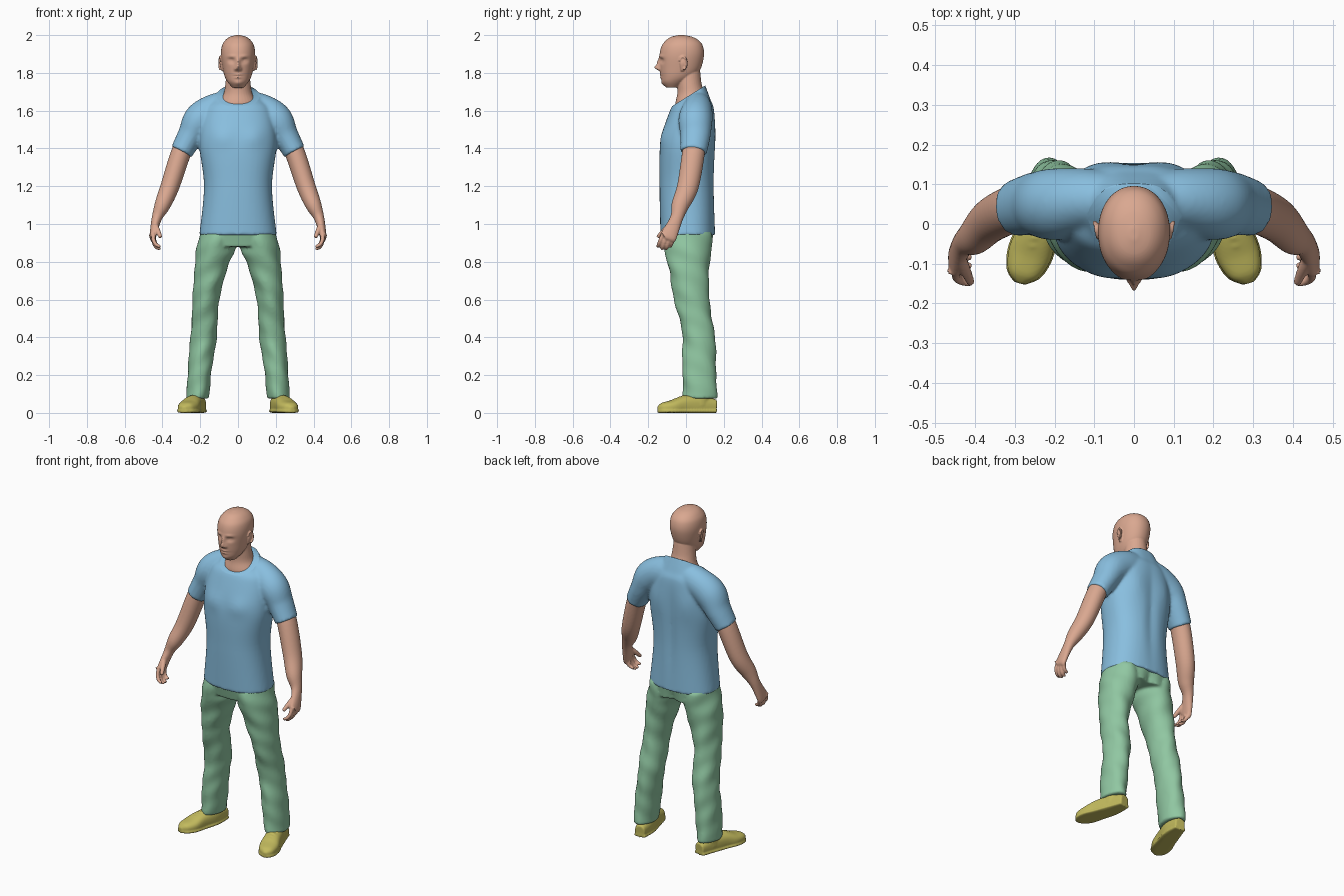
import bpy
import bmesh
from math import sin, cos, pi, exp, copysign, radians
from mathutils import Vector, Matrix

cube = bpy.data.objects.get("Cube")
if cube:
    bpy.data.objects.remove(cube, do_unlink=True)

X, Y, Z = Vector((1, 0, 0)), Vector((0, 1, 0)), Vector((0, 0, 1))
CENTRE, BOTH = (1,), (1, -1)
FRONT, BACK = -1, 1


def material(name, red, green, blue):
    mat = bpy.data.materials.new(name)
    mat.use_nodes = True
    mat.diffuse_color = (red, green, blue, 1)
    shader = mat.node_tree.nodes["Principled BSDF"]
    shader.inputs["Base Color"].default_value = mat.diffuse_color
    return mat


skin_colour = material("skin", red=.7, green=.39, blue=.28)
shirt_colour = material("shirt blue", red=.25, green=.52, blue=.74)
trouser_colour = material("trouser green", red=.28, green=.57, blue=.36)
shoe_colour = material("shoe yellow", red=.54, green=.49, blue=.11)


def slice_at(z, wide, front, back):
    """Horizontal section of the body, centred on x."""
    return (0, (front + back) / 2, z, wide, (back - front) / 2)


def bump(facing, x, z, wide, tall, depth):
    """Soft swelling (or hollow, if negative), mirrored in x."""
    def offset(co, turned):
        if turned * facing <= 0:
            return 0
        distance = ((abs(co.x) - x) / wide) ** 2 + ((co.z - z) / tall) ** 2
        return facing * depth * exp(-distance) * abs(turned)
    return offset


def smooth_path(points, steps):
    """Interpolate every value of the sections with a Catmull-Rom spline."""
    path = []
    for i in range(len(points) - 1):
        before, start = points[max(i - 1, 0)], points[i]
        end, after = points[i + 1], points[min(i + 2, len(points) - 1)]
        for k in range(steps):
            t = k / steps
            path.append([q + t * (r - p) / 2 + t * t * (p - 2.5 * q + 2 * r - s / 2)
                         + t ** 3 * (1.5 * (q - r) + (s - p) / 2)
                         for p, q, r, s in zip(before, start, end, after)])
    return path + [list(points[-1])]


def loft(bm, sections, sides=CENTRE, ref=Y, axis=None, power=1, segs=32, steps=8,
         bumps=(), fold=0, floor=None):
    """Skin rings (x, y, z, half width, half depth along ref) along a path."""
    path = smooth_path(sections, steps)
    centres = [Vector(section[:3]) for section in path]
    for side in sides:
        rings = []
        for i, section in enumerate(path):
            ahead, behind = centres[min(i + 1, len(path) - 1)], centres[max(i - 1, 0)]
            along = axis or (ahead - behind).normalized()
            across = ref.cross(along).normalized()
            depth = along.cross(across)
            ring = []
            for k in range(segs):
                angle = 2 * pi * k / segs
                c, s = [copysign(abs(f) ** power, f) for f in (cos(angle), sin(angle))]
                crease = 1 + fold * sin(section[2] * 38 + 3 * angle) * cos(section[2] * 15 - angle)
                co = centres[i] + (across * c * section[3] + depth * s * section[4]) * crease
                co.y += sum(offset(co, s) for offset in bumps)
                if floor is not None:
                    co.z = max(co.z, floor)
                ring.append(bm.verts.new((co.x * side, co.y, co.z)))
            rings.append(ring)
        for lower, upper in zip(rings, rings[1:]):
            for k in range(segs):
                m = (k + 1) % segs
                bm.faces.new((lower[k], lower[m], upper[m], upper[k]))
        bm.faces.new(rings[0][::-1])
        bm.faces.new(rings[-1])


def finish(name, bm, colour, voxel=None, relax=3):
    """Turn the lofts into one object and fuse them into a single skin."""
    bmesh.ops.recalc_face_normals(bm, faces=bm.faces)
    mesh = bpy.data.meshes.new(name)
    bm.to_mesh(mesh)
    bm.free()
    mesh.materials.append(colour)
    mesh.shade_smooth()
    ob = bpy.data.objects.new(name, mesh)
    bpy.context.collection.objects.link(ob)
    if voxel:
        fuse = ob.modifiers.new("fuse", 'REMESH')
        fuse.mode, fuse.voxel_size, fuse.use_smooth_shade = 'VOXEL', voxel, True
        soften = ob.modifiers.new("soften", 'SMOOTH')
        soften.factor, soften.iterations = .5, relax
    return ob


# Shirt torso with chest, shoulder blades and spine groove
bm = bmesh.new()
chest = bump(FRONT, x=.09, z=1.46, wide=.06, tall=.05, depth=.01)
shoulder_blade = bump(BACK, x=.11, z=1.48, wide=.06, tall=.09, depth=.01)
spine = bump(BACK, x=0, z=1.3, wide=.03, tall=.25, depth=-.01)
loft(bm, [slice_at(z=.94, wide=.205, front=-.135, back=.155),
          slice_at(z=1.2, wide=.18, front=-.14, back=.15),
          slice_at(z=1.43, wide=.205, front=-.135, back=.155),
          slice_at(z=1.6, wide=.18, front=-.085, back=.15),
          slice_at(z=1.66, wide=.13, front=-.045, back=.13),
          slice_at(z=1.74, wide=.08, front=0, back=.1)],
     axis=Z, power=.86, segs=64, bumps=[chest, shoulder_blade, spine])
# Shoulders and short sleeves
loft(bm, [(.02, .06, 1.61, .1, .07), (.12, .06, 1.6, .09, .08), (.2, .05, 1.55, .09, .09),
          (.25, .05, 1.47, .07, .08), (.3, .04, 1.38, .06, .07)], BOTH)
shirt = finish("shirt", bm, shirt_colour, voxel=.009, relax=4)

# Sloping neckline cut
bm = bmesh.new()
size = .26
slope = Matrix.Translation((0, .01, 1.676)) @ Matrix.Rotation(radians(32), 4, 'X')
bmesh.ops.create_cube(bm, size=size, matrix=slope @ Matrix.Translation(Z * size / 2))
cutter = finish("neckline_cutter", bm, shirt_colour)
cutter.hide_render = cutter.hide_viewport = True
neckline = shirt.modifiers.new("neckline", 'BOOLEAN')
neckline.operation, neckline.object = 'DIFFERENCE', cutter

# Trousers: hips and two creased legs
bm = bmesh.new()
seat_cleft = bump(BACK, x=0, z=.88, wide=.03, tall=.08, depth=-.02)
loft(bm, [slice_at(z=.97, wide=.2, front=-.13, back=.15),
          slice_at(z=.88, wide=.2, front=-.11, back=.14)],
     axis=Z, power=.86, segs=64, bumps=[seat_cleft])
loft(bm, [(.11, .01, .95, .09, .125), (.12, .01, .86, .1, .125), (.14, .015, .78, .09, .11),
          (.17, .03, .6, .07, .093), (.18, .066, .42, .07, .086), (.2, .07, .25, .064, .09),
          (.214, .075, .075, .06, .09)], BOTH, axis=Z, segs=48, fold=.045)
finish("trousers", bm, trouser_colour, voxel=.009, relax=2)

# Shoes: flat soled and toes turned out, with an ankle collar
bm = bmesh.new()
shoe = [(.2, .16, .035, .03, .035), (.215, .07, .04, .046, .055), (.24, -.01, .04, .05, .05),
        (.262, -.075, .03, .055, .037), (.28, -.125, .025, .04, .028), (.287, -.15, .024, .01, .01)]
loft(bm, shoe, BOTH, ref=Z, power=.8, floor=0)
loft(bm, [(.214, .08, .15, .04, .055), (.225, .05, .04, .04, .07)], BOTH, axis=Z)
# Welt around each sole, following the shoe
welt = [(x, y, .01, wide + .004, .01) for x, y, z, wide, tall in shoe]
loft(bm, welt, BOTH, ref=Z, power=.6, floor=0)
# Laces
for i in range(3):
    lace = Vector((.24, -.015, .09)) + i * Vector((.006, -.02, -.008))
    loft(bm, [(lace.x + dx, lace.y, lace.z - abs(dx) / 3, .005, .005) for dx in (-.025, 0, .025)],
         BOTH, segs=8)
finish("shoes", bm, shoe_colour, voxel=.005)

# Arms and palms
bm = bmesh.new()
loft(bm, [(.25, .05, 1.47, .05, .055), (.3, .04, 1.38, .053, .06), (.36, .01, 1.2, .05, .057),
          (.4, -.03, 1.1, .042, .047), (.43, -.05, 1.03, .027, .034), (.45, -.09, .94, .018, .044),
          (.45, -.1, .925, .012, .04)], BOTH)
# Curled fingers, the middle two longer
for i in range(4):
    y = -.12 + .022 * i
    drop = .012 if i in (1, 2) else 0
    loft(bm, [(.448, y, .95, .012, .011), (.447, y - .015, .915 - drop / 2, .011, .011),
              (.433, y - .025, .89 - drop, .01, .01), (.41, y - .03, .88 - drop, .008, .008)],
         BOTH, segs=16)
# Thumbs
loft(bm, [(.44, -.08, 1, .014, .016), (.425, -.115, .965, .014, .014), (.41, -.15, .93, .01, .01)],
     BOTH, segs=16)
finish("arms", bm, skin_colour, voxel=.005)

# Head with the face sculpted as bumps
bm = bmesh.new()
nose_tip = bump(FRONT, x=0, z=1.828, wide=.012, tall=.014, depth=.03)
nose_bridge = bump(FRONT, x=0, z=1.855, wide=.01, tall=.022, depth=.014)
nostril = bump(FRONT, x=.014, z=1.82, wide=.007, tall=.008, depth=.009)
eye_socket = bump(FRONT, x=.036, z=1.865, wide=.017, tall=.012, depth=-.015)
eyeball = bump(FRONT, x=.038, z=1.863, wide=.01, tall=.006, depth=.006)
brow = bump(FRONT, x=.035, z=1.887, wide=.022, tall=.007, depth=.006)
upper_lip = bump(FRONT, x=0, z=1.791, wide=.02, tall=.005, depth=.007)
lower_lip = bump(FRONT, x=0, z=1.776, wide=.018, tall=.005, depth=.007)
mouth_line = bump(FRONT, x=0, z=1.784, wide=.026, tall=.003, depth=-.005)
chin = bump(FRONT, x=0, z=1.745, wide=.02, tall=.013, depth=.006)
loft(bm, [slice_at(z=1.722, wide=.03, front=-.105, back=-.04),
          slice_at(z=1.75, wide=.054, front=-.126, back=0),
          slice_at(z=1.78, wide=.07, front=-.132, back=.045),
          slice_at(z=1.82, wide=.08, front=-.137, back=.077),
          slice_at(z=1.89, wide=.09, front=-.14, back=.095),
          slice_at(z=1.94, wide=.086, front=-.13, back=.09),
          slice_at(z=1.97, wide=.07, front=-.108, back=.07),
          slice_at(z=1.99, wide=.045, front=-.08, back=.035),
          slice_at(z=2, wide=.01, front=-.04, back=-.01)],
     axis=Z, power=.95, segs=112,
     bumps=[nose_tip, nose_bridge, nostril, eye_socket, eyeball, brow,
            upper_lip, lower_lip, mouth_line, chin])
# Neck flaring into the collar
loft(bm, [slice_at(z=1.81, wide=.06, front=-.055, back=.075),
          slice_at(z=1.74, wide=.067, front=-.047, back=.083),
          slice_at(z=1.69, wide=.076, front=-.046, back=.098),
          slice_at(z=1.64, wide=.1, front=-.056, back=.108),
          slice_at(z=1.6, wide=.1, front=-.054, back=.106)], axis=Z)
# Ears: a thin plate with a curled rim
loft(bm, [(.08, -.02, 1.81, .007, .008), (.09, -.015, 1.85, .007, .017),
          (.088, -.012, 1.884, .004, .01)], BOTH, segs=20)
rim = [radians(a) for a in range(-80, 200, 40)]
loft(bm, [(.095 + .004 * cos(a), -.016 + .02 * cos(a), 1.851 + .034 * sin(a), .005, .005)
          for a in rim], BOTH, ref=X, segs=12)
finish("head", bm, skin_colour, voxel=.0038, relax=2)
